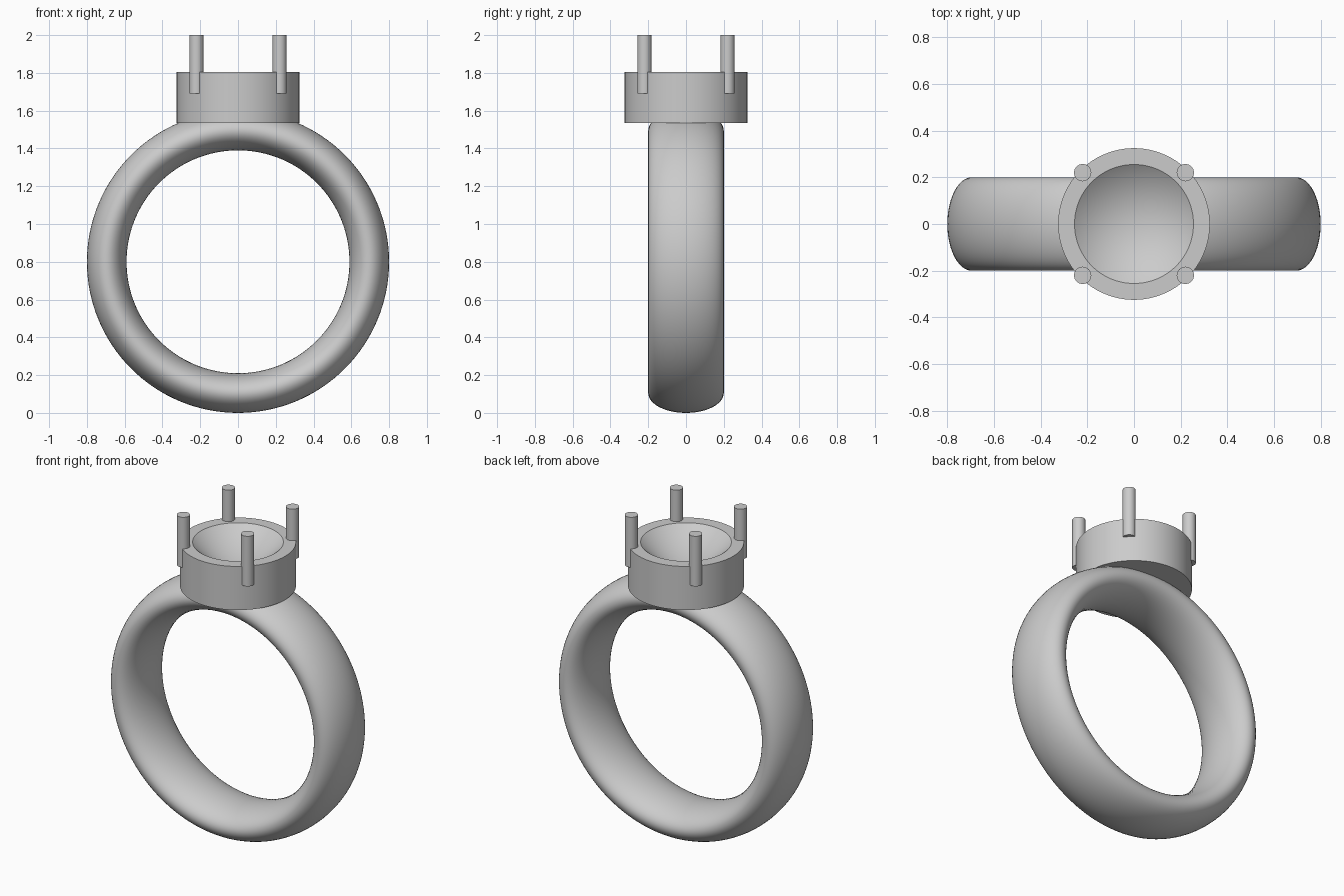
import bpy
import bmesh
from math import cos, sin, pi, radians

cube = bpy.data.objects.get("Cube")
if cube:
    bpy.data.objects.remove(cube, do_unlink=True)

metal = bpy.data.materials.new("grey metal")
metal.use_nodes = True
GREY = (0.6, 0.6, 0.6, 1)
metal.diffuse_color = GREY
metal.node_tree.nodes["Principled BSDF"].inputs["Base Color"].default_value = GREY


def lathe(name, profile, steps, axis, centre, closed):
    """Spin a profile of (radius, height) points around the y or z axis."""
    bm = bmesh.new()
    place = (lambda r, h: (r, h, 0)) if axis == "y" else (lambda r, h: (r, 0, h))
    verts = [bm.verts.new(place(r, h)) for r, h in profile]
    pairs = list(zip(verts, verts[1:]))
    if closed:
        pairs.append((verts[-1], verts[0]))
    edges = [bm.edges.new(p) for p in pairs]
    spin_axis = (0, 1, 0) if axis == "y" else (0, 0, 1)
    bmesh.ops.spin(bm, geom=verts + edges, cent=(0, 0, 0), axis=spin_axis,
                   angle=2 * pi, steps=steps, use_duplicate=False)
    bmesh.ops.remove_doubles(bm, verts=bm.verts, dist=1e-4)
    bmesh.ops.recalc_face_normals(bm, faces=bm.faces)
    mesh = bpy.data.meshes.new(name)
    bm.to_mesh(mesh)
    bm.free()
    obj = bpy.data.objects.new(name, mesh)
    obj.location = centre
    bpy.context.collection.objects.link(obj)
    finish(obj)
    return obj


def finish(obj):
    obj.data.materials.append(metal)
    bpy.ops.object.select_all(action="DESELECT")
    obj.select_set(True)
    bpy.context.view_layer.objects.active = obj
    bpy.ops.object.shade_smooth_by_angle(angle=radians(30))


# Band: an oval cross-section swept around the finger hole
SIDES = 48
oval = [(0.695 + 0.105 * cos(2 * pi * i / SIDES), 0.2 * sin(2 * pi * i / SIDES))
        for i in range(SIDES)]
lathe("band", oval, 128, "y", (0, 0, 0.8), True)

# Head: a drum with a conical seat sunk in its top
drum = [(0, 1.535), (0.325, 1.535), (0.325, 1.805), (0.255, 1.805), (0, 1.602)]
lathe("setting_head", drum, 96, "z", (0, 0, 0), False)

# Prongs: four round posts let into the rim of the head
for side, x in (("left", 0.22), ("right", -0.22)):
    for end, y in (("front", -0.22), ("back", 0.22)):
        bpy.ops.mesh.primitive_cylinder_add(vertices=32, radius=0.037, depth=0.31,
                                            location=(x, y, 1.845))
        prong = bpy.context.object
        prong.name = f"prong_{end}_{side}"
        finish(prong)
